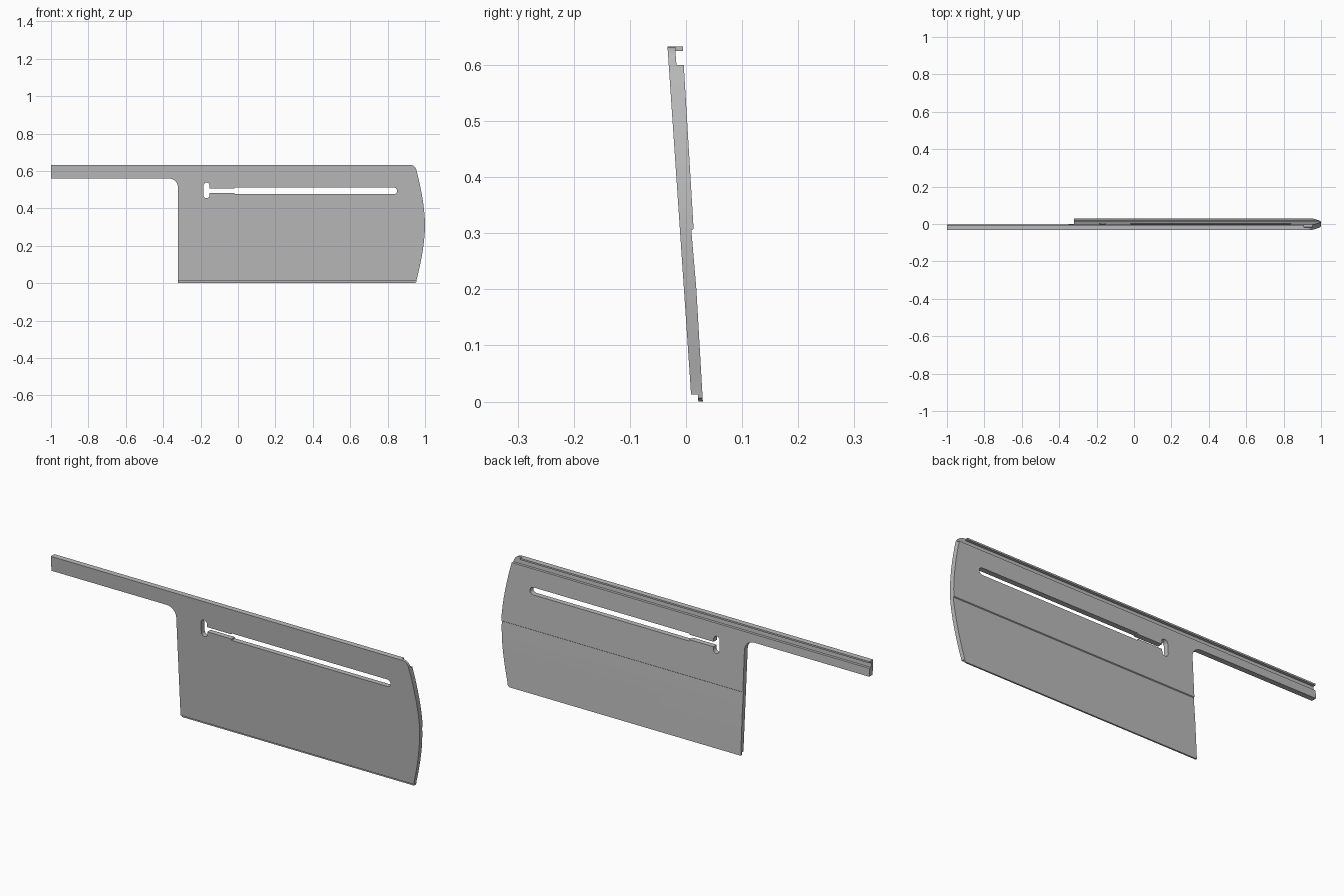
import bpy, math
from math import sin, cos, radians

cube = bpy.data.objects.get("Cube")
if cube:
    bpy.data.objects.remove(cube, do_unlink=True)

steel = bpy.data.materials.new("light grey steel")
steel.use_nodes = True
GREY = (0.5, 0.5, 0.5, 1)
steel.diffuse_color = GREY
steel.node_tree.nodes["Principled BSDF"].inputs["Base Color"].default_value = GREY


def prism(name, points, axis, start, end):
    """Extrude a closed 2D outline along x (points are y, z) or y (points are x, z)."""
    def place(p, d):
        return (d, p[0], p[1]) if axis == "x" else (p[0], d, p[1])
    n = len(points)
    verts = [place(p, d) for d in (start, end) for p in points]
    faces = [list(range(n)), list(range(2 * n - 1, n - 1, -1))]
    faces += [[i, i + n, (i + 1) % n + n, (i + 1) % n] for i in range(n)]
    mesh = bpy.data.meshes.new(name)
    mesh.from_pydata(verts, [], faces)
    mesh.materials.append(steel)
    obj = bpy.data.objects.new(name, mesh)
    bpy.context.collection.objects.link(obj)
    bpy.context.view_layer.objects.active = obj
    bpy.ops.object.select_all(action="DESELECT")
    obj.select_set(True)
    bpy.ops.object.mode_set(mode="EDIT")
    bpy.ops.mesh.select_all(action="SELECT")
    bpy.ops.mesh.normals_make_consistent(inside=False)
    bpy.ops.object.mode_set(mode="OBJECT")
    return obj


def arc(cx, cz, rx, rz, a0, a1, steps=8):
    return [(cx + rx * cos(radians(a0 + (a1 - a0) * i / steps)),
             cz + rz * sin(radians(a0 + (a1 - a0) * i / steps))) for i in range(steps + 1)]


def combine(target, tool, operation):
    mod = target.modifiers.new("shape", "BOOLEAN")
    mod.object, mod.operation, mod.solver = tool, operation, "EXACT"
    bpy.context.view_layer.objects.active = target
    bpy.ops.object.modifier_apply(modifier=mod.name)
    bpy.data.objects.remove(tool, do_unlink=True)


# Leaning plate section: top neck, shelf, tapered recess and bottom lip
section = [(-.033, .633), (-.019, .633), (-.019, .625), (-.017, .6), (-.004, .6),
           (.0135, .308), (.0095, .305), (.0185, .2), (.03, 0), (.022, 0),
           (.021, .013), (.009, .013)]
plate = prism("blade_plate", section, "x", -1.1, 1.1)

# Side outline: narrow arm, inner fillet, bowed end with rounded corners
bow = [(1 - .045 * (abs(t) ** 1.7), .31 + .29 * t) for t in [i / 8 - 1 for i in range(17)]]
outline = ([(-1, .7), (-1, .56)] + arc(-.37, .51, .05, .05, 90, 0) +
           [(-.32, -.1), (.945, -.1), (.945, 0), (.953, .006)] + bow +
           arc(.92, .6, .034, .033, 15, 90, 5) + [(.92, .7)])
combine(plate, prism("outline_tool", outline, "y", -.2, .2), "INTERSECT")

# Keyhole slot: tall rounded entry, narrow neck, long track with round end
slot = (arc(-.168, .52, .017, .018, 20, 180, 6) + arc(-.168, .472, .017, .018, 180, 340, 6) +
        [(-.152, .483), (-.02, .483), (-.02, .476)] +
        arc(.833, .494, .018, .018, -90, 90, 10) +
        [(-.02, .512), (-.02, .507), (-.152, .507)])
combine(plate, prism("slot_tool", slot, "y", -.2, .2), "DIFFERENCE")

# Overhanging rail along the top of the back
rail = prism("top_rail_lip", [(-.019, .625), (-.005, .625), (-.005, .633), (-.019, .633)],
             "x", -1, .91)

for obj in (plate, rail):
    bpy.ops.object.select_all(action="DESELECT")
    obj.select_set(True)
    bpy.context.view_layer.objects.active = obj
    bpy.ops.object.shade_smooth_by_angle(angle=radians(25))
